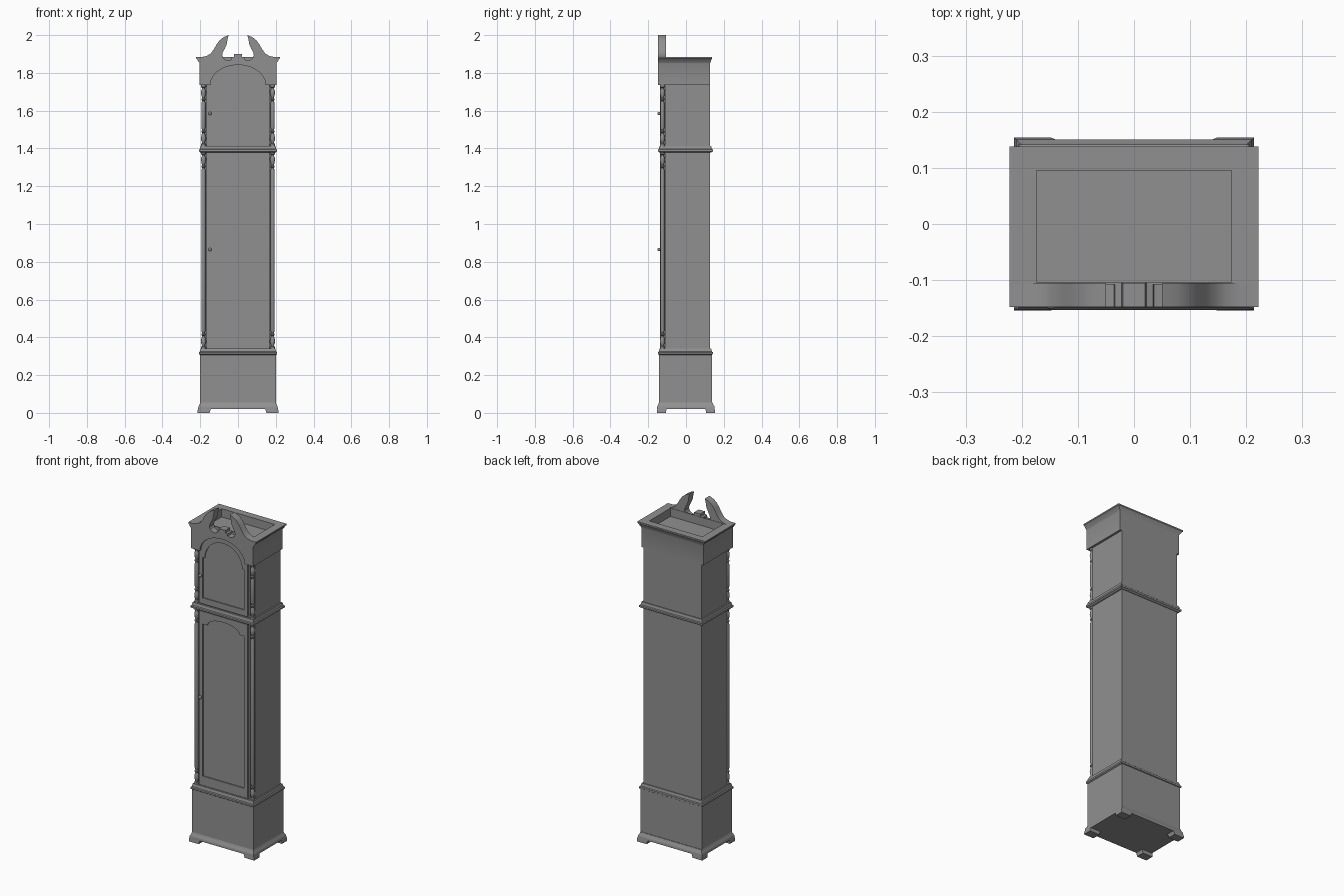
import bpy
import bmesh
import math

cube = bpy.data.objects.get("Cube")
if cube:
    bpy.data.objects.remove(cube, do_unlink=True)

GREY = (0.28, 0.28, 0.28, 1)
grey = bpy.data.materials.new("plain grey")
grey.use_nodes = True
grey.diffuse_color = GREY
grey.node_tree.nodes["Principled BSDF"].inputs["Base Color"].default_value = GREY


def add_object(name, mesh):
    obj = bpy.data.objects.new(name, mesh)
    bpy.context.collection.objects.link(obj)
    mesh.materials.clear()
    mesh.materials.append(grey)
    bpy.ops.object.select_all(action="DESELECT")
    obj.select_set(True)
    bpy.context.view_layer.objects.active = obj
    bpy.ops.object.shade_smooth_by_angle(angle=math.radians(32))
    return obj


def loft(name, rings):
    """Skin a stack of equal-length point rings and cap both ends."""
    bm = bmesh.new()
    loops = [[bm.verts.new(p) for p in ring] for ring in rings]
    n = len(loops[0])
    for a, b in zip(loops, loops[1:]):
        for i in range(n):
            j = (i + 1) % n
            bm.faces.new((a[i], a[j], b[j], b[i]))
    bm.faces.new(loops[0][::-1])
    bm.faces.new(loops[-1])
    bmesh.ops.recalc_face_normals(bm, faces=bm.faces)
    mesh = bpy.data.meshes.new(name)
    bm.to_mesh(mesh)
    bm.free()
    return add_object(name, mesh)


def rect(x0, x1, y0, y1, z):
    return [(x0, y0, z), (x1, y0, z), (x1, y1, z), (x0, y1, z)]


def block(name, half_x, y0, y1, z0, z1):
    return loft(name, [rect(-half_x, half_x, y0, y1, z) for z in (z0, z1)])


def moulding(name, half_x, y0, y1, profile):
    """Profile is a list of (outward offset, height)."""
    return loft(name, [rect(-half_x - d, half_x + d, y0 - d, y1 + d, z) for d, z in profile])


def turned(name, x, y, profile, sides=16):
    turns = [math.tau * i / sides for i in range(sides)]
    return loft(name, [[(x + r * math.cos(t), y + r * math.sin(t), z) for t in turns]
                       for r, z in profile])


def board(name, y0, y1, *outlines):
    """Flat board facing the front; any outline after the first is a hole."""
    curve = bpy.data.curves.new(name, "CURVE")
    curve.dimensions = "2D"
    curve.fill_mode = "BOTH"
    curve.extrude = (y1 - y0) / 2
    for outline in outlines:
        spline = curve.splines.new("POLY")
        spline.points.add(len(outline) - 1)
        for point, (x, z) in zip(spline.points, outline):
            point.co = (x, z, 0, 1)
        spline.use_cyclic_u = True
    temp = bpy.data.objects.new(name + " curve", curve)
    mesh = bpy.data.meshes.new_from_object(temp)
    bpy.data.objects.remove(temp)
    obj = add_object(name, mesh)
    obj.rotation_euler.x = math.pi / 2
    obj.location.y = (y0 + y1) / 2
    return obj


def arc(half, spring, apex, steps=20):
    """Elliptical arch from +x to -x."""
    return [(half * math.cos(math.pi * i / steps),
             spring + (apex - spring) * math.sin(math.pi * i / steps))
            for i in range(steps + 1)]


def arched(w, bottom, spring, half, apex):
    return [(-w, bottom), (w, bottom), (w, spring)] + arc(half, spring, apex) + [(-w, spring)]


# Feet and plinth
for side, sx in (("left", 1), ("right", -1)):
    for end, sy in (("front", -1), ("back", 1)):
        loft(f"{end}_{side}_foot",
             [rect(sx * inner, sx * outer, sy * deep, sy * (outer - 0.06), z)
              for inner, outer, deep, z in ((0.15, 0.214, 0.105, 0),
                                            (0.148, 0.214, 0.105, 0.01),
                                            (0.138, 0.21, 0.1, 0.03))])
block("plinth", 0.2, -0.143, 0.138, 0.03, 0.312)
moulding("plinth_skirt", 0.2, -0.143, 0.141,
         [(0.01, 0.02), (0.01, 0.033), (0.007, 0.038), (0.003, 0.046), (0, 0.055)])

# Waist and hood cases, each with a narrower front between the columns
for part, low, high, front_top in (("waist", 0.33, 1.385, 1.385), ("hood", 1.41, 1.74, 1.845)):
    block(part + "_case", 0.19, -0.112, 0.128, low, high)
    block(part + "_front", 0.168, -0.13, -0.106, low, front_top)

# Mouldings below the waist and the hood
for name, z in (("waist_moulding", 0.305), ("hood_moulding", 1.378)):
    moulding(name, 0.198, -0.14, 0.133,
             [(0, z), (0.009, z + 0.006), (0.009, z + 0.016),
              (0.004, z + 0.02), (0.002, z + 0.028), (0, z + 0.036)])

# Doors with sunk arched panels, and their knobs
board("waist_door", -0.137, -0.125,
      [(-0.159, 0.345), (0.159, 0.345), (0.159, 1.375), (-0.159, 1.375)],
      arched(0.135, 0.4, 1.3, 0.105, 1.345))
board("hood_door", -0.137, -0.125,
      [(-0.159, 1.42), (0.159, 1.42), (0.159, 1.845), (-0.159, 1.845)],
      arched(0.135, 1.455, 1.695, 0.122, 1.812))
for name, z in (("waist_knob", 0.865), ("hood_knob", 1.585)):
    turned(name, -0.148, -0.143,
           [(0.009 * math.sin(a), z - 0.009 * math.cos(a))
            for a in [math.pi * (i + 0.1) / 8.2 for i in range(9)]], 12)

# Turned corner columns: the same turning at foot and head of a plain shaft
TURNING = [(0.013, 0), (0.013, 0.012), (0.008, 0.016), (0.008, 0.022), (0.012, 0.03),
           (0.013, 0.042), (0.011, 0.056), (0.007, 0.07), (0.011, 0.074), (0.011, 0.08),
           (0.007, 0.085), (0.011, 0.098)]
for side, x in (("left", 0.183), ("right", -0.183)):
    for part, low, high in (("waist", 0.338, 1.382), ("hood", 1.412, 1.737)):
        foot = [(r, low + d) for r, d in TURNING]
        head = [(r, high - d) for r, d in reversed(TURNING)]
        turned(f"{side}_{part}_column", x, -0.125, foot + head)

# Frieze with a flared crown and a sunken top
CROWN = [(0, 1.735), (0, 1.85), (0.003, 1.857), (0.008, 1.862),
         (0.013, 1.872), (0.019, 1.876), (0.019, 1.884)]
rings = [rect(-0.203 - d, 0.203 + d, -0.108, 0.128 + d * 0.53, z) for d, z in CROWN]
rings += [rect(-0.174, 0.174, -0.103, 0.095, z) for z in (1.884, 1.835)]
loft("frieze_and_crown", rings)

# Front board: arched below, with a broken swan-neck top and a central pedestal
half_top = [(0.203 + d, z) for d, z in CROWN]
half_top += [(0.19, 1.884), (0.165, 1.89), (0.145, 1.902), (0.128, 1.925), (0.112, 1.953),
             (0.097, 1.973), (0.078, 1.988), (0.05, 2.0),
             (0.056, 1.975), (0.06, 1.95), (0.07, 1.928), (0.08, 1.91), (0.084, 1.893),
             (0.077, 1.877), (0.065, 1.869), (0.05, 1.867), (0.036, 1.87), (0.034, 1.882),
             (0.022, 1.885), (0.02, 1.9)]
arch = [(-0.16, 1.735), (-0.148, 1.735)] + arc(0.146, 1.737, 1.842)[::-1] + \
       [(0.148, 1.735), (0.16, 1.735)]
board("pediment_board", -0.148, -0.105,
      half_top + [(-x, z) for x, z in reversed(half_top)] + arch)
